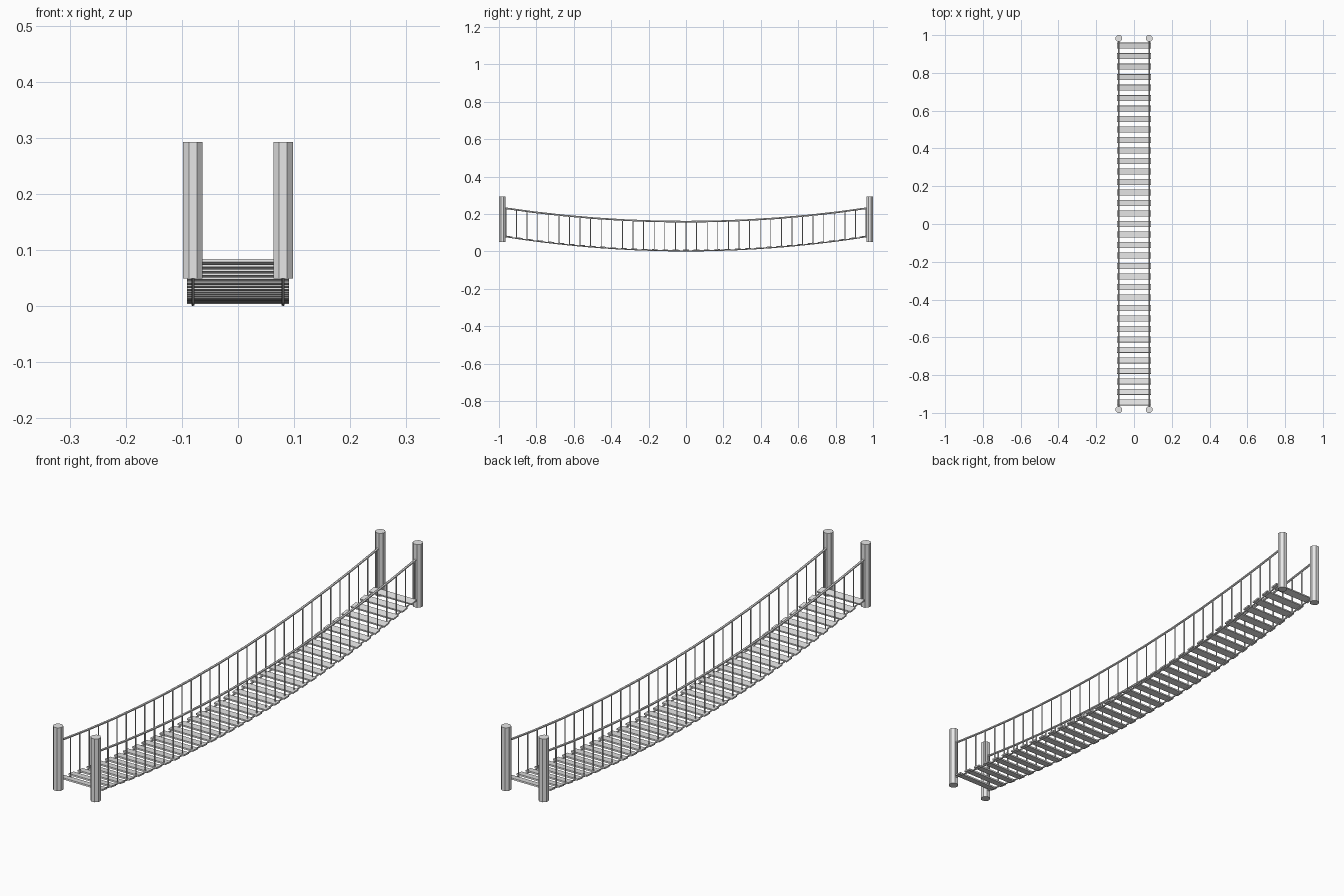
import bpy, bmesh, math
from mathutils import Matrix, Vector

if "Cube" in bpy.data.objects:
    bpy.data.objects.remove(bpy.data.objects["Cube"], do_unlink=True)

GREY = (0.8, 0.8, 0.8, 1)
mat = bpy.data.materials.new("pale grey")
mat.use_nodes = True
mat.diffuse_color = GREY
mat.node_tree.nodes["Principled BSDF"].inputs["Base Color"].default_value = GREY

SIDE_X = 0.0803   # ropes and posts, either side of the walkway
POST_Y = 0.9826
COUNT = 35        # planks, and hangers on each side
FLOOR_SAG = 0.081
HAND_SAG = 0.077


def spread(end, count=COUNT):
    return [-end + 2 * end * i / (count - 1) for i in range(count)]


def finish(name, bm):
    mesh = bpy.data.meshes.new(name)
    bm.to_mesh(mesh)
    bm.free()
    mesh.materials.append(mat)
    obj = bpy.data.objects.new(name, mesh)
    bpy.context.collection.objects.link(obj)


def rod(bm, x, y, bottom, top, radius, sides):
    """Upright rod with a flat face towards the front."""
    res = bmesh.ops.create_cone(bm, cap_ends=True, segments=sides, radius1=radius,
                                radius2=radius, depth=top - bottom)
    v = res["verts"][0].co
    turn = Matrix.Rotation(math.pi / 2 + math.pi / sides - math.atan2(v.y, v.x), 4, "Z")
    place = Matrix.Translation((x, y, (bottom + top) / 2))
    bmesh.ops.transform(bm, matrix=place @ turn, verts=res["verts"])


def rope(name, x, height, sag, radius, points):
    """Six-sided rope swept along the sagging line."""
    bm = bmesh.new()
    rings = []
    for y in spread(0.972, points):
        tilt = Matrix.Rotation(math.atan(2 * sag * y), 3, "X")
        centre = Vector((x, y, height + sag * y * y))
        ring = []
        for k in range(6):
            a = math.pi / 6 + k * math.pi / 3
            off = Vector((radius * math.cos(a), 0, radius * math.sin(a)))
            ring.append(bm.verts.new(centre + tilt @ off))
        rings.append(ring)
    for a, b in zip(rings, rings[1:]):
        for k in range(6):
            n = (k + 1) % 6
            bm.faces.new((a[k], a[n], b[n], b[k]))
    bm.faces.new(rings[0])
    bm.faces.new(rings[-1])
    bmesh.ops.recalc_face_normals(bm, faces=bm.faces)
    finish(name, bm)


# Walkway planks, each tilted along the sag
bm = bmesh.new()
for y in spread(0.944):
    m = (Matrix.Translation((0, y, 0.0067 + FLOOR_SAG * y * y))
         @ Matrix.Rotation(math.atan(2 * FLOOR_SAG * y), 4, "X")
         @ Matrix.Diagonal((0.182, 0.031, 0.0058, 1)))
    bmesh.ops.create_cube(bm, size=1, matrix=m)
finish("planks", bm)

# Ropes, hangers and end posts on both sides
for side, x in (("left", SIDE_X), ("right", -SIDE_X)):
    rope(side + "_hand_rope", x, 0.159, HAND_SAG, 0.0045, 13)
    rope(side + "_floor_rope", x, 0.003, FLOOR_SAG, 0.003, COUNT)

    bm = bmesh.new()
    for y in spread(0.963):
        rod(bm, x, y, 0.003 + FLOOR_SAG * y * y, 0.159 + HAND_SAG * y * y, 0.0025, 6)
    finish(side + "_hangers", bm)

    for end, y in (("front", -POST_Y), ("back", POST_Y)):
        bm = bmesh.new()
        rod(bm, x, y, 0.049, 0.293, 0.0188, 8)
        finish(f"{end}_{side}_post", bm)
